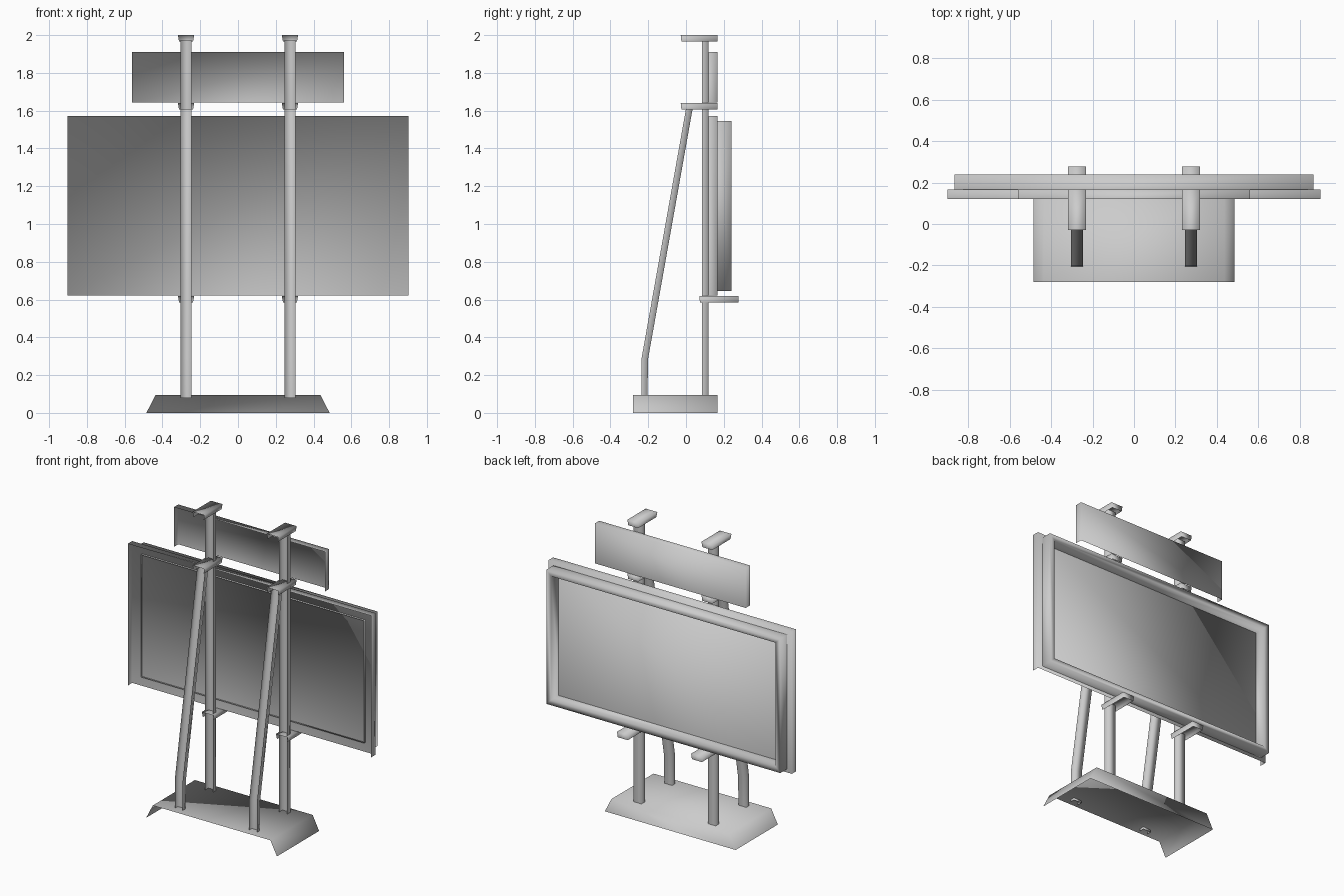
import bpy
import bmesh

if "Cube" in bpy.data.objects:
    bpy.data.objects.remove(bpy.data.objects["Cube"], do_unlink=True)

GREY = (0.6, 0.6, 0.6, 1.0)
metal = bpy.data.materials.new("grey metal")
metal.use_nodes = True
metal.diffuse_color = GREY
metal.node_tree.nodes["Principled BSDF"].inputs["Base Color"].default_value = GREY


def finish(name, bm):
    """Turn a bmesh into a smooth object with the shared material."""
    for face in bm.faces:
        face.smooth = True
    mesh = bpy.data.meshes.new(name)
    bm.to_mesh(mesh)
    bm.free()
    mesh.materials.append(metal)
    obj = bpy.data.objects.new(name, mesh)
    bpy.context.collection.objects.link(obj)
    return obj


def shell(x, y, z, open_sides, shape=None):
    """Sheet-metal box between (low, high) bounds, with the named sides left open."""
    bm = bmesh.new()
    bmesh.ops.create_cube(bm, size=1)
    bm.normal_update()
    axes = {"front": (0, -1, 0), "bottom": (0, 0, -1), "top": (0, 0, 1)}
    gone = [f for f in bm.faces for s in open_sides
            if f.normal.dot(axes[s]) > 0.9]
    bmesh.ops.delete(bm, geom=gone, context="FACES")
    for v in bm.verts:
        for i, (low, high) in enumerate((x, y, z)):
            v.co[i] = high if v.co[i] > 0 else low
        if shape:
            shape(v.co)
    bm.normal_update()
    return bm


def loft(rings, closed):
    """Skin a row of equal-length point rings."""
    bm = bmesh.new()
    rows = [[bm.verts.new(p) for p in ring] for ring in rings]
    count = len(rows[0])
    for a, b in zip(rows, rows[1:]):
        for i in range(count if closed else count - 1):
            j = (i + 1) % count
            bm.faces.new((a[i], a[j], b[j], b[i]))
    bm.normal_update()
    return bm


# Base tray: sloped ends, open at the front and underneath
def slope_ends(co):
    if co.z > 0.05:
        co.x *= 0.9


finish("base", shell((-0.485, 0.485), (-0.28, 0.167), (0, 0.095),
                     ("front", "bottom"), slope_ends))

# Small upper sign and large main panel, open at the front and underneath
finish("upper_sign", shell((-0.56, 0.56), (0.12, 0.167), (1.643, 1.91),
                           ("front", "bottom")))
finish("main_panel", shell((-0.902, 0.902), (0.12, 0.167), (0.622, 1.573),
                           ("front", "bottom")))


# Raised frame around the screen area; its inner wall pierces the panel
def rectangle(inset, y):
    w, h = 0.868 - inset, 0.45 - inset
    return [(sx * w, y, 1.096 + sz * h)
            for sx, sz in ((-1, -1), (-1, 1), (1, 1), (1, -1))]


frame = [rectangle(0, 0.167), rectangle(0, 0.24),
         rectangle(0.035, 0.24), rectangle(0.04, 0.153)]
finish("screen_frame", loft(frame, closed=True))

# Posts, bent legs and brackets on both sides
LEG = ((0.08, -0.235, -0.205), (0.29, -0.235, -0.2), (1.61, 0.0, 0.035))
BRACKETS = (("top_bracket", 1.965, -0.028, 0.167),
            ("middle_bracket", 1.605, -0.028, 0.167),
            ("lower_bracket", 0.585, 0.07, 0.277))

for side, cx in (("right", -0.275), ("left", 0.275)):
    x = (cx - 0.029, cx + 0.029)
    finish("post_" + side, shell(x, (0.085, 0.12), (0.08, 1.975),
                                 ("front", "top", "bottom")))

    # Channel leg, open towards the front
    rings = [[(x[0], f, z), (x[0], b, z), (x[1], b, z), (x[1], f, z)]
             for z, f, b in LEG]
    finish("leg_" + side, loft(rings, closed=False))

    # Channel brackets, narrowing slightly downwards
    for name, z, front, rear in BRACKETS:
        def taper(co):
            if co.z < z + 0.01:
                co.x += 0.006 if co.x < cx else -0.006
                co.y += 0.004 if co.y < (front + rear) / 2 else 0

        finish(name + "_" + side,
               shell((cx - 0.043, cx + 0.043), (front, rear), (z, z + 0.035),
                     ("front", "bottom"), taper))
